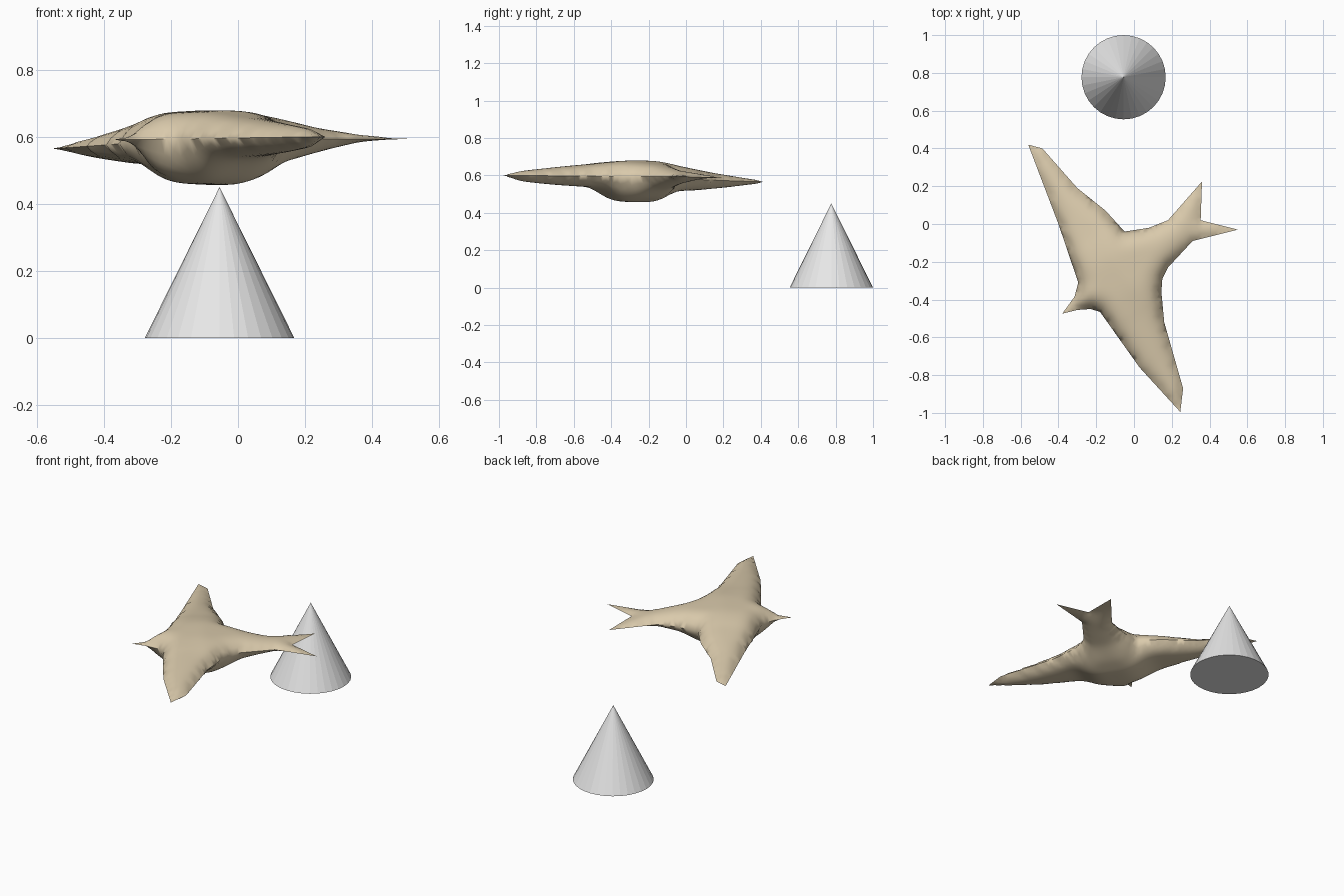
import bpy, bmesh, math
from mathutils import Vector
from mathutils.geometry import delaunay_2d_cdt, intersect_point_line

if "Cube" in bpy.data.objects:
    bpy.data.objects.remove(bpy.data.objects["Cube"])


def material(name, rgb):
    m = bpy.data.materials.new(name)
    m.diffuse_color = (*rgb, 1)
    m.use_nodes = True
    m.node_tree.nodes["Principled BSDF"].inputs["Base Color"].default_value = m.diffuse_color
    return m


def ramp(x, pts):
    """Piecewise linear profile."""
    if x <= pts[0][0]:
        return pts[0][1]
    for (a, p), (b, q) in zip(pts, pts[1:]):
        if x <= b:
            return p + (q - p) * (x - a) / (b - a)
    return pts[-1][1]


tan = material("tan", (0.70, 0.59, 0.41))
white = material("pale grey", (0.8, 0.8, 0.8))

# Cone
bpy.ops.mesh.primitive_cone_add(vertices=32, radius1=0.223, radius2=0, depth=0.45,
                                location=(-0.055, 0.777, 0.225))
cone = bpy.context.object
cone.name = "cone"
cone.data.materials.append(white)

# Bird plan outline: wing, forked tail, wing, beak
PLAN = [(-.56, .42), (-.485, .40), (-.30, .19), (-.15, .07), (-.05, -.04), (.08, -.02),
        (.18, .02), (.36, .225), (.353, .02), (.55, -.03), (.31, -.09), (.18, -.23),
        (.15, -.29), (.145, -.36), (.16, -.52), (.26, -.87), (.245, -.995), (.03, -.76),
        (-.18, -.465), (-.23, -.45), (-.30, -.455), (-.38, -.475), (-.315, -.385),
        (-.295, -.31), (-.40, .0)]
PLAN = [Vector(p) for p in PLAN][::-1]
STEP = 0.02

# Profiles along the body (beak to tail) and along the wing span
BODY_TOP = [(-.39, .595), (-.3, .645), (-.2, .67), (0, .68), (.2, .657), (.35, .63),
            (.5, .61), (.63, .597)]
BODY_LOW = [(-.39, .575), (-.3, .545), (-.22, .49), (-.1, .46), (.02, .455), (.12, .48),
            (.22, .522), (.4, .56), (.5, .585), (.63, .594)]
WING_TOP = [(-.82, .615), (-.7, .63), (-.5, .642), (-.2, .665), (.2, .658), (.4, .63),
            (.6, .605), (.8, .583)]
WING_LOW = [(-.82, .585), (-.7, .56), (-.3, .54), (.2, .515), (.4, .52), (.6, .53), (.8, .546)]
RIM = [(-.75, .60), (0, .592), (.3, .578), (.8, .565)]


def rim_distance(p):
    best = 9
    for a, b in zip(PLAN, PLAN[1:] + PLAN[:1]):
        q, t = intersect_point_line(p, a, b)
        q = a.lerp(b, min(max(t, 0), 1))
        best = min(best, (p - q).length)
    return best


def heights(p):
    """Rim, top and underside heights at a plan point."""
    x, y = p.x + .06, p.y + .255
    u, v = .825 * x + .565 * y, -.565 * x + .825 * y
    s = .18 + max(0, u - .15) * .6
    body = math.exp(-(v / s) ** 4)
    mix = lambda b, w: ramp(v, w) + body * (ramp(u, b) - ramp(v, w))
    return ramp(v, RIM), mix(BODY_TOP, WING_TOP), mix(BODY_LOW, WING_LOW)


# Fine rim plus interior grid, triangulated inside the outline
points = []
for a, b in zip(PLAN, PLAN[1:] + PLAN[:1]):
    n = max(1, round((b - a).length / STEP))
    points += [a.lerp(b, i / n) for i in range(n)]
n_rim = len(points)
edges = [(i, (i + 1) % n_rim) for i in range(n_rim)]
for j in range(75):
    for i in range(60):
        p = Vector((-.59 + (i + .5 * (j % 2)) * STEP, -1.01 + j * STEP))
        if rim_distance(p) > .4 * STEP:
            points.append(p)
verts, _, faces, *_ = delaunay_2d_cdt(points, edges, [list(range(n_rim))], 1, 1e-6)

# Swollen top and underside sharing the rim
bm = bmesh.new()
top, low = [], []
for p in verts:
    d = rim_distance(p)
    mid, hi, lo = heights(p)
    k = math.sqrt(max(0, 1 - (1 - min(d / .11, 1)) ** 2))
    t = bm.verts.new((p.x, p.y, mid + (hi - mid) * k))
    top.append(t)
    low.append(t if d < 1e-4 else bm.verts.new((p.x, p.y, mid + (lo - mid) * k)))
inner = [v for t, l in zip(top, low) if t is not l for v in (t, l)]
for f in faces:
    bm.faces.new([top[i] for i in f])
    if any(low[i] is not top[i] for i in f):
        bm.faces.new([low[i] for i in reversed(f)])
for _ in range(4):
    bmesh.ops.smooth_vert(bm, verts=inner, factor=.4, use_axis_z=True)
bmesh.ops.recalc_face_normals(bm, faces=bm.faces[:])
mesh = bpy.data.meshes.new("bird")
bm.to_mesh(mesh)
bm.free()
mesh.materials.append(tan)
bird = bpy.data.objects.new("bird", mesh)
bpy.context.collection.objects.link(bird)
bpy.ops.object.select_all(action='DESELECT')
bird.select_set(True)
bpy.context.view_layer.objects.active = bird
bpy.ops.object.shade_smooth_by_angle(angle=math.radians(60))
